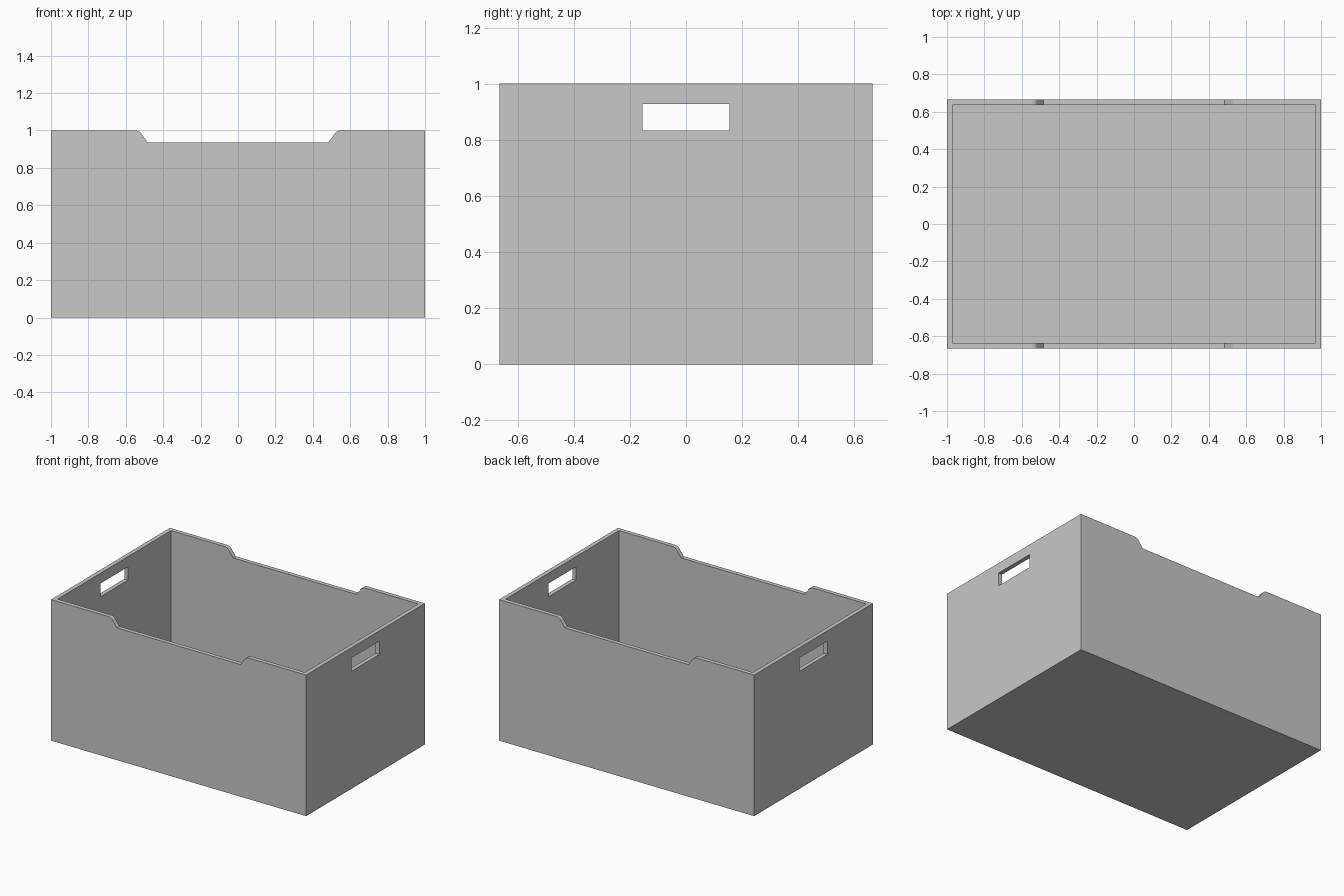
import bpy, bmesh, math
from mathutils import Vector

cube = bpy.data.objects.get("Cube")
if cube:
    bpy.data.objects.remove(cube, do_unlink=True)

HALF_X, HALF_Y, HEIGHT, WALL = 1.0, 0.665, 1.0, 0.03

grey = bpy.data.materials.new("light_grey")
grey.use_nodes = True
grey.diffuse_color = (0.58, 0.58, 0.58, 1)
grey.node_tree.nodes["Principled BSDF"].inputs["Base Color"].default_value = grey.diffuse_color


def prism(name, outline, y0, y1):
    """Extrude an x-z outline along y."""
    bm = bmesh.new()
    face = bm.faces.new([bm.verts.new((x, y0, z)) for x, z in outline])
    ext = bmesh.ops.extrude_face_region(bm, geom=[face])
    verts = [v for v in ext["geom"] if isinstance(v, bmesh.types.BMVert)]
    bmesh.ops.translate(bm, verts=verts, vec=Vector((0, y1 - y0, 0)))
    bmesh.ops.recalc_face_normals(bm, faces=bm.faces)
    mesh = bpy.data.meshes.new(name)
    bm.to_mesh(mesh)
    bm.free()
    mesh.materials.append(grey)
    obj = bpy.data.objects.new(name, mesh)
    bpy.context.collection.objects.link(obj)
    return obj


def block(name, x, y, z0, z1):
    return prism(name, [(-x, z0), (x, z0), (x, z1), (-x, z1)], -y, y)


# Crate body
crate = block("crate", HALF_X, HALF_Y, 0, HEIGHT)

# Notch outline: sloped sides with a rounded upper lip
radius, sweep, lip_x = 0.04, math.radians(55), 0.55
lip = [(lip_x - radius * math.sin(sweep * i / 8),
        HEIGHT - radius * (1 - math.cos(sweep * i / 8))) for i in range(9)]
side = [(0.484, 0.937)] + lip[::-1] + [(lip_x, HEIGHT + 0.1)]
notch = side + [(-x, z) for x, z in reversed(side)]

# Cutters: hollow interior, front and back notches, end handle slots
cutters = [
    block("interior_cutter", HALF_X - WALL, HALF_Y - WALL, WALL, HEIGHT + 0.1),
    prism("notch_cutter", notch, -1, 1),
    block("handle_cutter", 1.2, 0.155, 0.833, 0.927),
]
bpy.context.view_layer.objects.active = crate
crate.select_set(True)
for cutter in cutters:
    mod = crate.modifiers.new(cutter.name, 'BOOLEAN')
    mod.operation, mod.solver, mod.object = 'DIFFERENCE', 'EXACT', cutter
    bpy.ops.object.modifier_apply(modifier=mod.name)
    bpy.data.objects.remove(cutter, do_unlink=True)

# Smooth the rounded lips, keep the corners sharp
bpy.ops.object.shade_smooth_by_angle(angle=math.radians(30))
